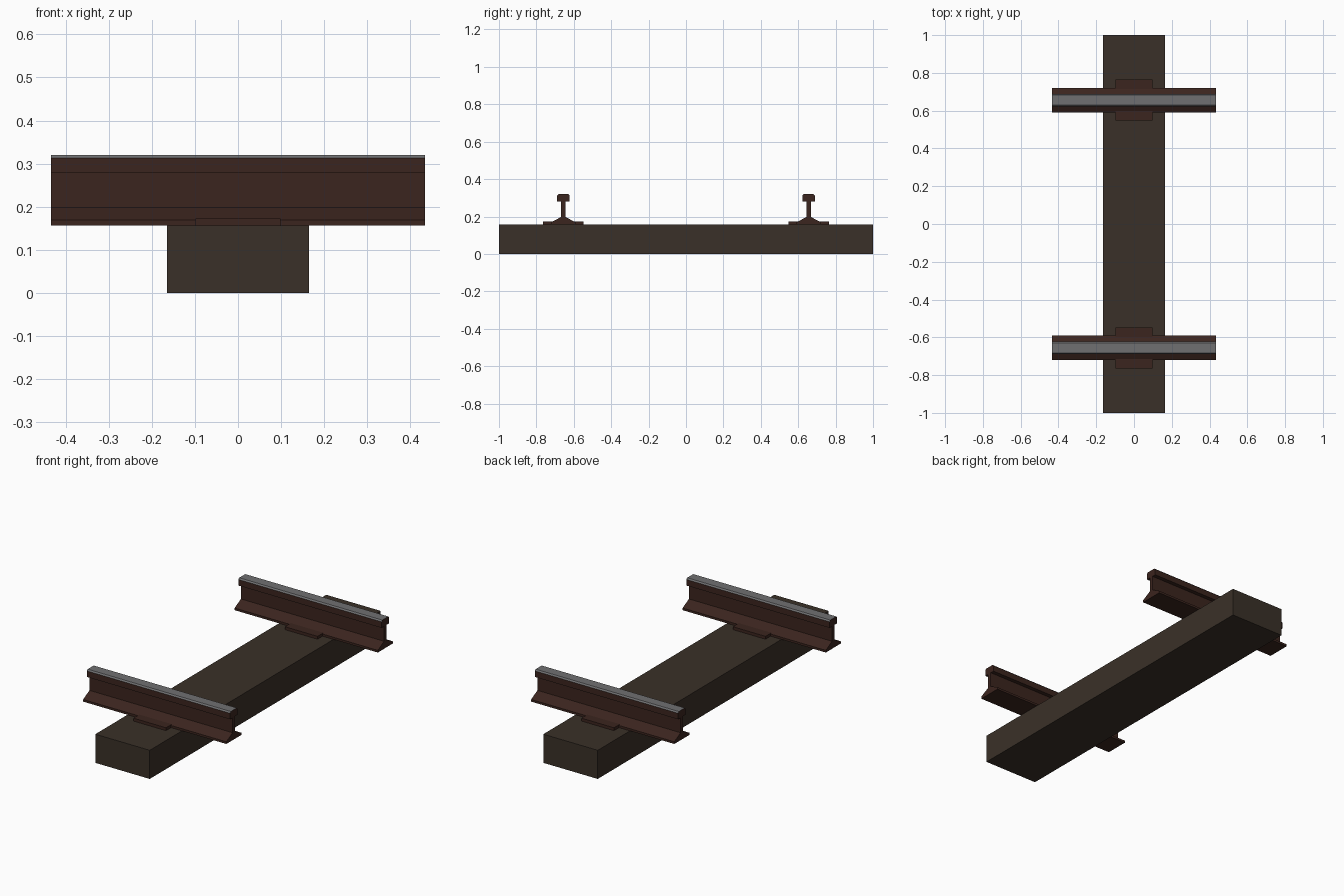
import bpy, bmesh

if "Cube" in bpy.data.objects:
    bpy.data.objects.remove(bpy.data.objects["Cube"])

TOP = 0.157      # sleeper top
GAUGE = 0.656    # rail centre offset


def material(name, rgb):
    m = bpy.data.materials.new(name)
    m.diffuse_color = (*rgb, 1)
    m.use_nodes = True
    m.node_tree.nodes["Principled BSDF"].inputs["Base Color"].default_value = m.diffuse_color
    return m


wood = material("dark_wood", (0.042, 0.030, 0.021))
rust = material("rust", (0.044, 0.018, 0.013))
steel = material("worn_steel", (0.16, 0.16, 0.165))


def finish(name, bm, mats):
    bmesh.ops.recalc_face_normals(bm, faces=bm.faces)
    mesh = bpy.data.meshes.new(name)
    bm.to_mesh(mesh)
    bm.free()
    for m in mats:
        mesh.materials.append(m)
    ob = bpy.data.objects.new(name, mesh)
    bpy.context.collection.objects.link(ob)
    return ob


def extrude_x(name, profile, half_len, y, mats, steel_above=None):
    """Sweep a closed (y, z) profile along x; faces above a height get slot 1."""
    bm = bmesh.new()
    face = bm.faces.new([bm.verts.new((-half_len, y + py, pz)) for py, pz in profile])
    ext = bmesh.ops.extrude_face_region(bm, geom=[face], use_keep_orig=True)
    verts = [g for g in ext["geom"] if isinstance(g, bmesh.types.BMVert)]
    bmesh.ops.translate(bm, verts=verts, vec=(2 * half_len, 0, 0))
    if steel_above:
        for f in bm.faces:
            if f.calc_center_median().z > steel_above:
                f.material_index = 1
    return finish(name, bm, mats)


def rect(hw, z0, z1):
    return [(-hw, z0), (hw, z0), (hw, z1), (-hw, z1)]


# Sleeper
extrude_x("sleeper", rect(1.0, 0, TOP), 0.165, 0, [wood])

# Half rail section: foot, web, head with chamfered crown
half = [(0.065, TOP), (0.065, 0.169), (0.011, 0.198), (0.011, 0.280),
        (0.033, 0.280), (0.033, 0.313), (0.026, 0.320)]
section = half + [(-y, z) for y, z in reversed(half)]

# Rails and the tie plates beneath them
for side, s in (("front", -1), ("back", 1)):
    extrude_x(f"{side}_rail", section, 0.434, s * GAUGE, [rust, steel], 0.314)
    extrude_x(f"{side}_tie_plate", rect(0.109, TOP, 0.173), 0.099, s * GAUGE, [rust])
